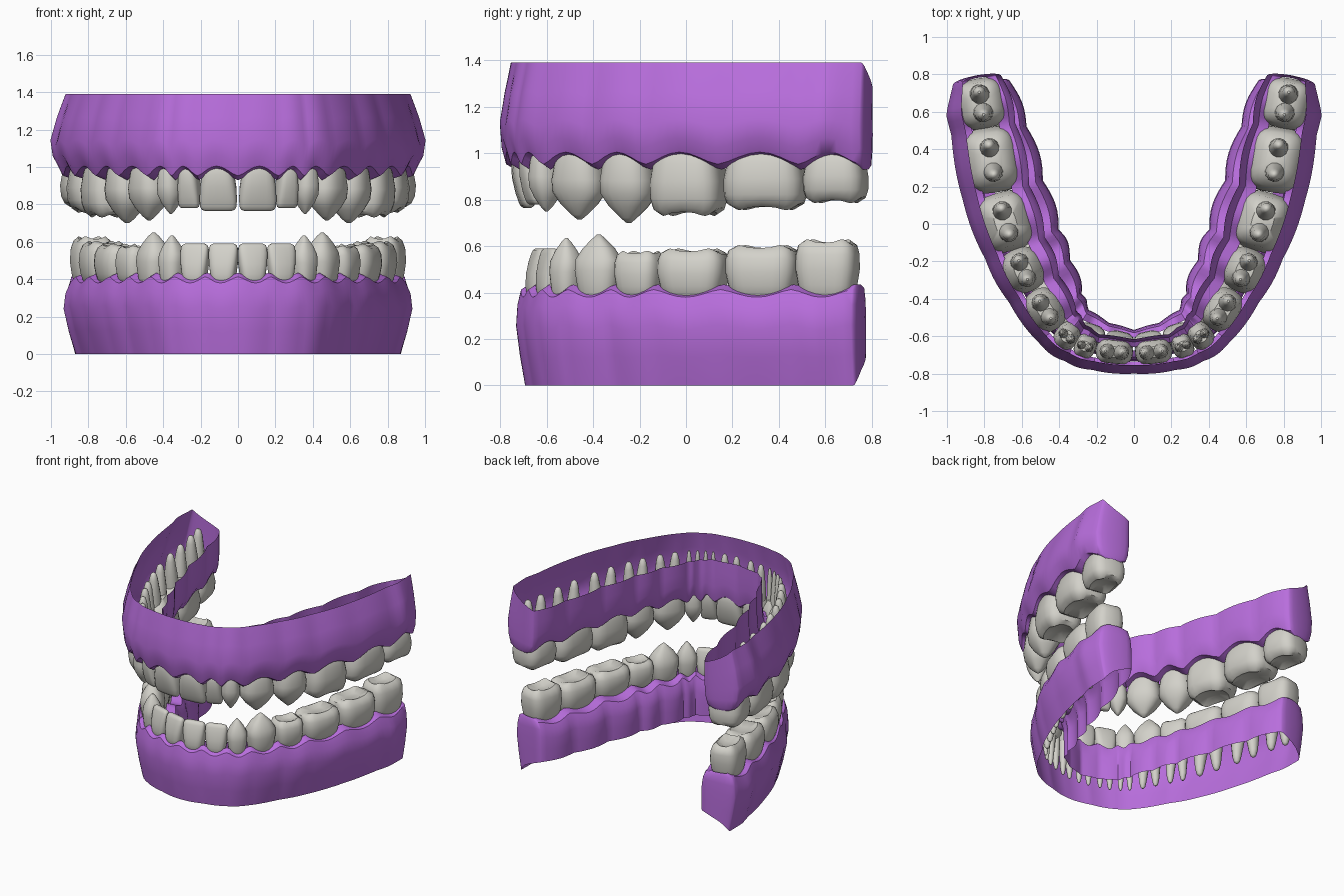
import bpy, bmesh, math
from mathutils import Vector

if "Cube" in bpy.data.objects:
    bpy.data.objects.remove(bpy.data.objects["Cube"])


def material(name, rgb):
    mat = bpy.data.materials.new(name)
    mat.use_nodes = True
    mat.diffuse_color = (*rgb, 1)
    mat.node_tree.nodes["Principled BSDF"].inputs["Base Color"].default_value = (*rgb, 1)
    return mat


PURPLE = material("gum purple", (0.48, 0.155, 0.72))
IVORY = material("tooth ivory", (0.65, 0.64, 0.59))
built = []


def make_object(name, bm, mat):
    bmesh.ops.recalc_face_normals(bm, faces=bm.faces)
    mesh = bpy.data.meshes.new(name)
    bm.to_mesh(mesh)
    bm.free()
    mesh.materials.append(mat)
    obj = bpy.data.objects.new(name, mesh)
    bpy.context.collection.objects.link(obj)
    built.append(obj)
    return obj


def skin(bm, rings, closed):
    """Join rows of points with quads; closed rows also get end caps."""
    rows = [[bm.verts.new(p) for p in ring] for ring in rings]
    n = len(rows[0])
    for a, b in zip(rows, rows[1:]):
        for i in range(n if closed else n - 1):
            j = (i + 1) % n
            bm.faces.new((a[i], a[j], b[j], b[i]))
    if closed:
        bm.faces.new(rows[0])
        bm.faces.new(rows[-1])


class Arch:
    """Smooth dental arch; t counts teeth from the midline to the back."""

    def __init__(self, points):
        p = [Vector(q) for q in points]
        self.p = [Vector((-p[1].x, p[1].y))] + p + [2 * p[-1] - p[-2]]

    def at(self, t):
        i = max(0, min(int(t), len(self.p) - 4))
        f = t - i
        a, b, c, d = self.p[i:i + 4]
        return 0.5 * (2 * b + (c - a) * f + (2 * a - 5 * b + 4 * c - d) * f ** 2
                      + (3 * b - a - 3 * c + d) * f ** 3)

    def frame(self, t):
        along = (self.at(t + 0.02) - self.at(t - 0.02)).normalized()
        if t == 0:
            along = Vector((1, 0))
        return self.at(t), along, Vector((along.y, -along.x))


# Crown profiles: height from neck to tip, width scale, depth scale, cusp depth
CROWNS = {
    "molar": [(-.4, .45, .4, 0), (-.15, .85, .8, 0), (.1, .94, .92, 0), (.4, 1.02, 1, 0),
              (.7, 1.02, .95, 0), (.9, .95, .82, .04), (1, .74, .62, .07), (.86, .35, .3, 0)],
    "pointed": [(-.4, .45, .4, 0), (-.15, .8, .8, 0), (.1, .9, .92, 0), (.35, 1, 1, 0),
                (.55, .99, .92, 0), (.75, .68, .65, 0), (.92, .28, .32, 0), (1, .08, .08, 0)],
    "incisor": [(-.4, .4, .4, 0), (-.15, .75, .85, 0), (.1, .86, .97, 0), (.4, .96, .9, 0),
                (.7, 1, .68, 0), (.88, .98, .48, 0), (.96, .9, .36, 0), (1, .72, .2, 0)],
}
NAMES = ["central_incisor", "lateral_incisor", "canine", "first_premolar",
         "second_premolar", "first_molar", "second_molar", "third_molar"]
DEPTHS = [.07, .065, .08, .1, .115, .142, .148, .13]
SEGMENTS = 24


def rounded(v, power):
    return math.copysign(abs(v) ** power, v)


def add_tooth(name, arch, index, kind, depth, neck, tip, root_tip, side):
    centre, along, out = arch.frame(index + 0.5)
    half = (arch.at(index + 1) - arch.at(index)).length * 0.5
    power = 0.8 if kind == "pointed" else 0.62

    def place(x, y, z):
        q = centre + along * x + out * y
        return Vector((q.x * side, q.y, z))

    bm = bmesh.new()
    angles = [2 * math.pi * i / SEGMENTS for i in range(SEGMENTS)]
    # Crown
    rings = []
    for u, sx, sy, cusp in CROWNS[kind]:
        rings.append([place(half * sx * rounded(math.cos(a), power),
                            depth * sy * rounded(math.sin(a), power),
                            neck + (tip - neck) * (u - cusp * (1 + math.cos(4 * a)) / 2))
                      for a in angles])
    skin(bm, rings, True)
    # Pair of tapering roots
    for s in (-1, 1):
        radius = min(half * 0.36, 0.046)
        start = neck - (tip - neck) * 0.2
        rings = []
        for f, k, spread in ((0, 1.2, .36), (.4, 1, .42), (.8, .68, .46), (.95, .45, .46), (1, .15, .46)):
            rings.append([place(s * half * spread + radius * k * math.cos(a),
                                radius * k * math.sin(a),
                                start + (root_tip - start) * f) for a in angles[::2]])
        skin(bm, rings, True)
    make_object(name, bm, IVORY)


# Gum wall profiles: share of wall height, share of wall offset
OUTER_ROWS = [(0, .4), (.05, .77), (.2, .94), (.4, 1), (.7, .82), (1, .58)]
INNER_SHARES = [.45, .8, .92, .98, 1, 1]


def add_gum(name, arch, scale, tongue, edge, dip, outer_end, inner_end):
    # Walk out along the cheek side, round the back, and home on the tongue side
    steps = [i / 8 for i in range(65)]
    path = [(t, 0) for t in steps]
    path += [(8, math.pi * i / 8) for i in range(1, 8)]
    path += [(t, math.pi) for t in reversed(steps)]
    rows = []
    for (f, k_out), k_in in zip(OUTER_ROWS, INNER_SHARES):
        row = []
        for t, a in path:
            base, along, out = arch.frame(t)
            swell = abs(math.sin(math.pi * t))
            inner = (1 - math.cos(a)) / 2
            if a < math.pi / 2:
                d = .11 + .08 * min(1, t / 6) ** 2 - .1 * max(0, t - 7.4)
                d *= scale * (1 + .04 * swell)
            else:
                d = .08 + tongue * math.sin(math.pi * t / 11) ** 2
                d *= .92 + .12 * swell
            k = k_out + (k_in - k_out) * inner
            q = base + (out * math.cos(a) * d + along * math.sin(a) * .025) * k
            z0 = edge + dip * (1 - swell ** 1.5)
            z1 = outer_end + (inner_end - outer_end) * inner
            on_midline = t == 0
            row.append((0 if on_midline else q.x, q.y, z0 + (z1 - z0) * f))
        rows.append(row)
    bm = bmesh.new()
    skin(bm, rows, False)
    obj = make_object(name, bm, PURPLE)
    mirror = obj.modifiers.new("Mirror", "MIRROR")
    mirror.use_clip = True


# Upper and lower jaws
upper = Arch([(0, -.69), (.2, -.67), (.31, -.63), (.41, -.55), (.54, -.35),
              (.64, -.13), (.73, .17), (.79, .51), (.84, .77)])
lower = Arch([(0, -.64), (.155, -.61), (.3, -.555), (.4, -.46), (.5, -.28),
              (.59, -.1), (.68, .18), (.75, .48), (.81, .735)])
JAWS = [
    ("upper", upper, 1, .98, 1.29, [.765, .78, .75, .715, .7, .73, .755, .785], 2),
    ("lower", lower, .85, .41, .115, [.59, .59, .635, .65, .58, .59, .605, .63], 1),
]
for jaw, arch, scale, neck, root_tip, tips, last_point in JAWS:
    for i, tip in enumerate(tips):
        kind = "incisor" if i < 2 else "pointed" if i < 3 + last_point else "molar"
        for side, label in ((1, "left"), (-1, "right")):
            add_tooth(f"{jaw}_{label}_{NAMES[i]}", arch, i, kind, DEPTHS[i] * scale,
                      neck, tip, root_tip, side)
add_gum("upper_gum", upper, 1, .11, .985, -.055, 1.39, 1.27)
add_gum("lower_gum", lower, .83, .14, .4, .035, 0, .13)

# Smooth shading with crisp edges
bpy.ops.object.select_all(action="DESELECT")
for obj in built:
    obj.select_set(True)
bpy.context.view_layer.objects.active = built[0]
bpy.ops.object.shade_smooth_by_angle(angle=math.radians(45))
